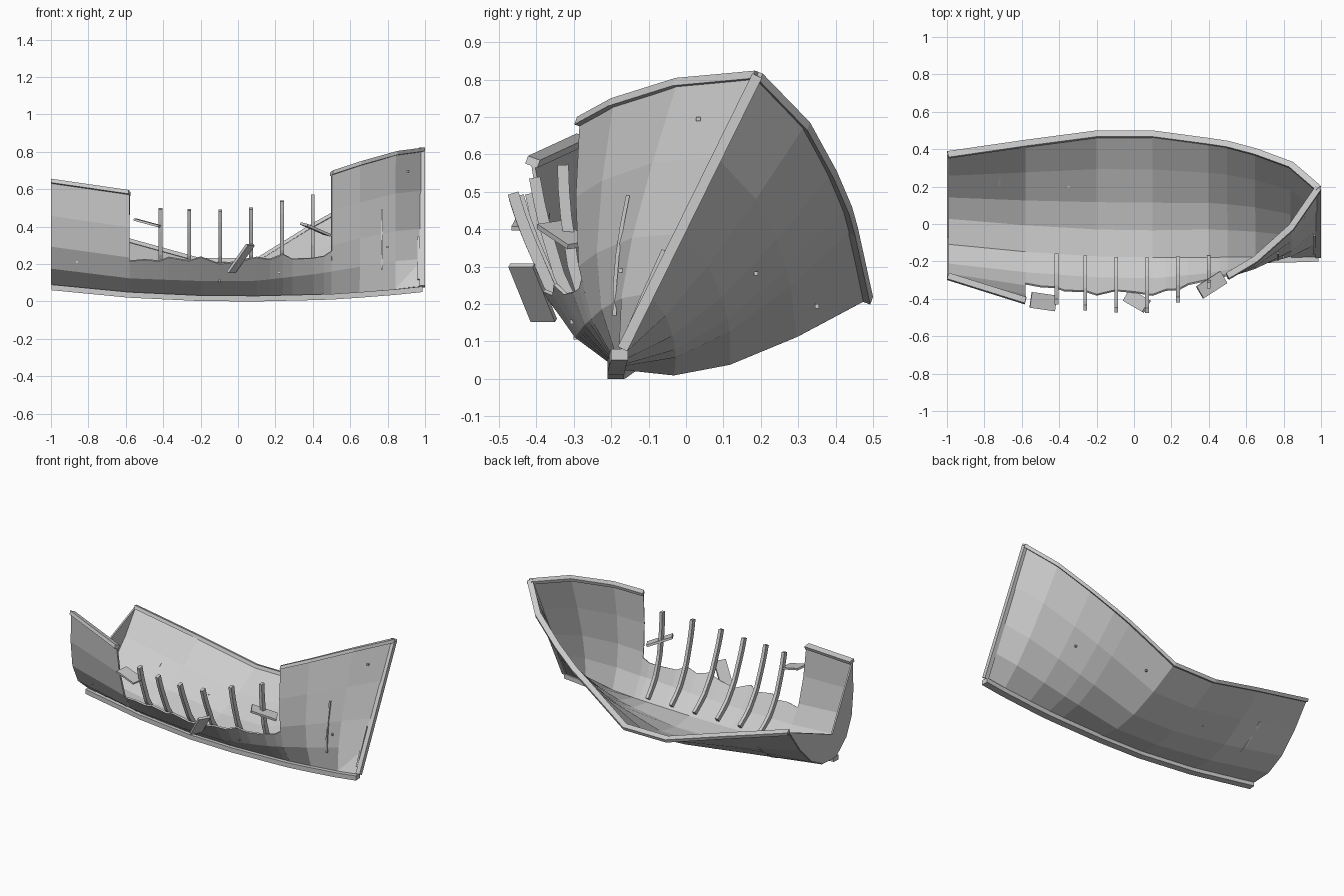
import bpy, bmesh, math
from mathutils import Vector, Euler

cube = bpy.data.objects.get("Cube")
if cube:
    bpy.data.objects.remove(cube, do_unlink=True)

wood = bpy.data.materials.new("weathered grey")
wood.use_nodes = True
GREY = (0.6, 0.6, 0.6, 1)
wood.diffuse_color = GREY
wood.node_tree.nodes["Principled BSDF"].inputs["Base Color"].default_value = GREY

# Hull stations: x, keel (y, z), port rim (y, z), starboard rim (y, z), fullness
STATIONS = [
    (-0.995, -.11, .09, .37, .43, -.28, .64, 1.35),
    (-.58, -.15, .05, .43, .32, -.41, .58, 1.2),
    (-.2, -.175, .032, .48, .215, -.51, .58, 1),
    (.1, -.18, .03, .48, .215, -.51, .59, 1),
    (.4, -.18, .037, .44, .4, -.35, .66, 1),
    (.5, -.18, .04, .425, .455, -.28, .685, .9),
    (.65, -.178, .05, .385, .55, -.19, .735, .75),
    (.84, -.175, .065, .315, .68, -.02, .79, .45),
    (.985, -.17, .08, .19, .81, .19, .81, 0),
]
XS = [s[0] for s in STATIONS]
BULGE = [(0, 0), (.2, .055), (.42, .068), (.7, .045), (1, 0)]
ROWS = [b[0] for b in BULGE]
PORT, STARBOARD = 1, -1


def lerp_table(table, x):
    """Linear lookup in a table sorted by its first column."""
    x = min(max(x, table[0][0]), table[-1][0])
    for a, b in zip(table, table[1:]):
        if x <= b[0]:
            f = (x - a[0]) / (b[0] - a[0])
            return [p + (q - p) * f for p, q in zip(a, b)]


def skin(x, side, t, out=0.0):
    """Point on the hull at station x, t from keel to rim."""
    _, ky, kz, py, pz, sy, sz, full = lerp_table(STATIONS, x)
    cy, cz = (py - ky, pz - kz) if side == PORT else (sy - ky, sz - kz)
    length = math.hypot(cy, cz)
    push = (lerp_table(BULGE, t)[1] * full + out) / length
    return Vector((x, ky + cy * t + side * cz * push, kz + cz * t - side * cy * push))


def make(name, bm, thickness=0.0):
    bmesh.ops.remove_doubles(bm, verts=bm.verts, dist=1e-5)
    bmesh.ops.recalc_face_normals(bm, faces=bm.faces)
    mesh = bpy.data.meshes.new(name)
    bm.to_mesh(mesh)
    bm.free()
    obj = bpy.data.objects.new(name, mesh)
    bpy.context.collection.objects.link(obj)
    mesh.materials.append(wood)
    if thickness:
        mod = obj.modifiers.new("thickness", 'SOLIDIFY')
        mod.thickness = thickness
        mod.offset = 0
    return obj


def grid(bm, columns):
    """Quads between neighbouring columns of points."""
    verts = [[bm.verts.new(p) for p in col] for col in columns]
    for a, b in zip(verts, verts[1:]):
        for i in range(len(a) - 1):
            quad = (a[i], b[i], b[i + 1], a[i + 1])
            if (quad[2].co - quad[3].co).length > 1e-6:
                bm.faces.new(quad)


def beam(name, points, up, width, height):
    """Rectangular timber swept along a path."""
    bm = bmesh.new()
    up = Vector(up).normalized()
    rings = []
    for i, p in enumerate(points):
        tangent = (points[min(i + 1, len(points) - 1)] - points[max(i - 1, 0)]).normalized()
        side = tangent.cross(up).normalized() * width / 2
        rise = up * height / 2
        rings.append([bm.verts.new(p + side * a + rise * b)
                      for a, b in ((-1, -1), (1, -1), (1, 1), (-1, 1))])
    for a, b in zip(rings, rings[1:]):
        for i in range(4):
            j = (i + 1) % 4
            bm.faces.new((a[i], a[j], b[j], b[i]))
    bm.faces.new(rings[0])
    bm.faces.new(rings[-1])
    return make(name, bm)


def box(name, centre, size, rotation=(0, 0, 0)):
    bm = bmesh.new()
    bmesh.ops.create_cube(bm, size=1)
    bmesh.ops.scale(bm, vec=size, verts=bm.verts)
    obj = make(name, bm)
    obj.location = centre
    obj.rotation_euler = Euler([math.radians(a) for a in rotation])
    return obj


# Hull planking: whole port side, starboard side broken open amidships
GAP_A, GAP_B = -.58, .5
bm = bmesh.new()
grid(bm, [[skin(x, PORT, t) for t in ROWS] for x in XS])
make("port_hull", bm, .01)

bm = bmesh.new()
for part in ([x for x in XS if x <= GAP_A], [x for x in XS if x >= GAP_B]):
    grid(bm, [[skin(x, STARBOARD, t) for t in ROWS] for x in part])
make("starboard_hull_ends", bm, .01)

# Jagged lower edge of the breach: x, height along the section
JAGGED = [(GAP_A, .38), (-.5, .4), (-.42, .39), (-.37, .43), (-.26, .4), (-.2, .44), (-.1, .37),
          (0, .39), (.1, .43), (.17, .39), (.24, .42), (.29, .36), (.4, .34), (.46, .34), (GAP_B, .37)]
bm = bmesh.new()
grid(bm, [[skin(x, STARBOARD, t) for t in (0, .2, cut)] for x, cut in JAGGED])
make("broken_starboard_planks", bm, .01)

# Stern board with a deep notch
bm = bmesh.new()
stern = XS[0]
notch = Vector((stern, -.07, .25))
for side in (PORT, STARBOARD):
    edge = [skin(stern, side, t) for t in ROWS]
    for a, b in zip(edge, edge[1:]):
        bm.faces.new([bm.verts.new(p) for p in (notch, a, b)])
make("stern_board", bm, .01)

# Keel, stem and rails
keel_path = [skin(x, PORT, 0) + Vector((0, -.008, -.015)) for x in XS]
beam("keel", keel_path, (0, 0, 1), .045, .03)
bow = XS[-1]
beam("stem", [skin(bow, PORT, 0), skin(bow, PORT, 1)], (1, 0, 0), .028, .028)
TILT = (0, .34, .94)
beam("port_rail", [skin(x, PORT, 1) for x in XS], TILT, .035, .022)
beam("stern_starboard_rail", [skin(x, STARBOARD, 1) for x in XS if x <= GAP_A], TILT, .035, .022)
beam("bow_starboard_rail", [skin(x, STARBOARD, 1) for x in XS if x >= GAP_B], TILT, .035, .022)

# Exposed ribs: x, height of the top
for i, (x, top) in enumerate([(-.415, .5), (-.26, .495), (-.095, .49),
                              (.07, .5), (.235, .54), (.4, .575)]):
    end = 1.0
    while skin(x, STARBOARD, end, -.018).z > top:
        end -= .01
    path = [skin(x, STARBOARD, .04 + (end - .04) * k / 8, -.018) for k in range(9)]
    beam(f"rib_{i + 1}", path, (1, 0, 0), .03, .02)

# Loose planks hanging in the breach
box("loose_plank_stern", (-.485, -.415, .42), (.14, .085, .012), (0, 15, -8))
box("loose_plank_middle", (.015, -.41, .23), (.19, .075, .014), (0, -51, -30))
box("loose_plank_bow", (.415, -.325, .385), (.16, .075, .014), (8, 20, 33))

# Thin battens on the outside of the hull
for name, x, side, low, high in (("bow_batten", .77, STARBOARD, .15, .6),
                                 ("stem_batten", .965, STARBOARD, .05, .36),
                                 ("stern_batten", -.72, PORT, .35, .72)):
    path = [skin(x, side, low + (high - low) * k / 4, .006) for k in range(5)]
    beam(name, path, (1, 0, 0), .01, .01)

# Pegs
for i, (x, side, t) in enumerate([(-.86, STARBOARD, .3), (.8, STARBOARD, .31), (.91, STARBOARD, .85),
                                  (.22, STARBOARD, .25), (-.1, STARBOARD, .2), (.6, PORT, .58),
                                  (.2, PORT, .8), (-.35, PORT, .55)]):
    box(f"peg_{i + 1}", skin(x, side, t, .006), (.011, .011, .011))
